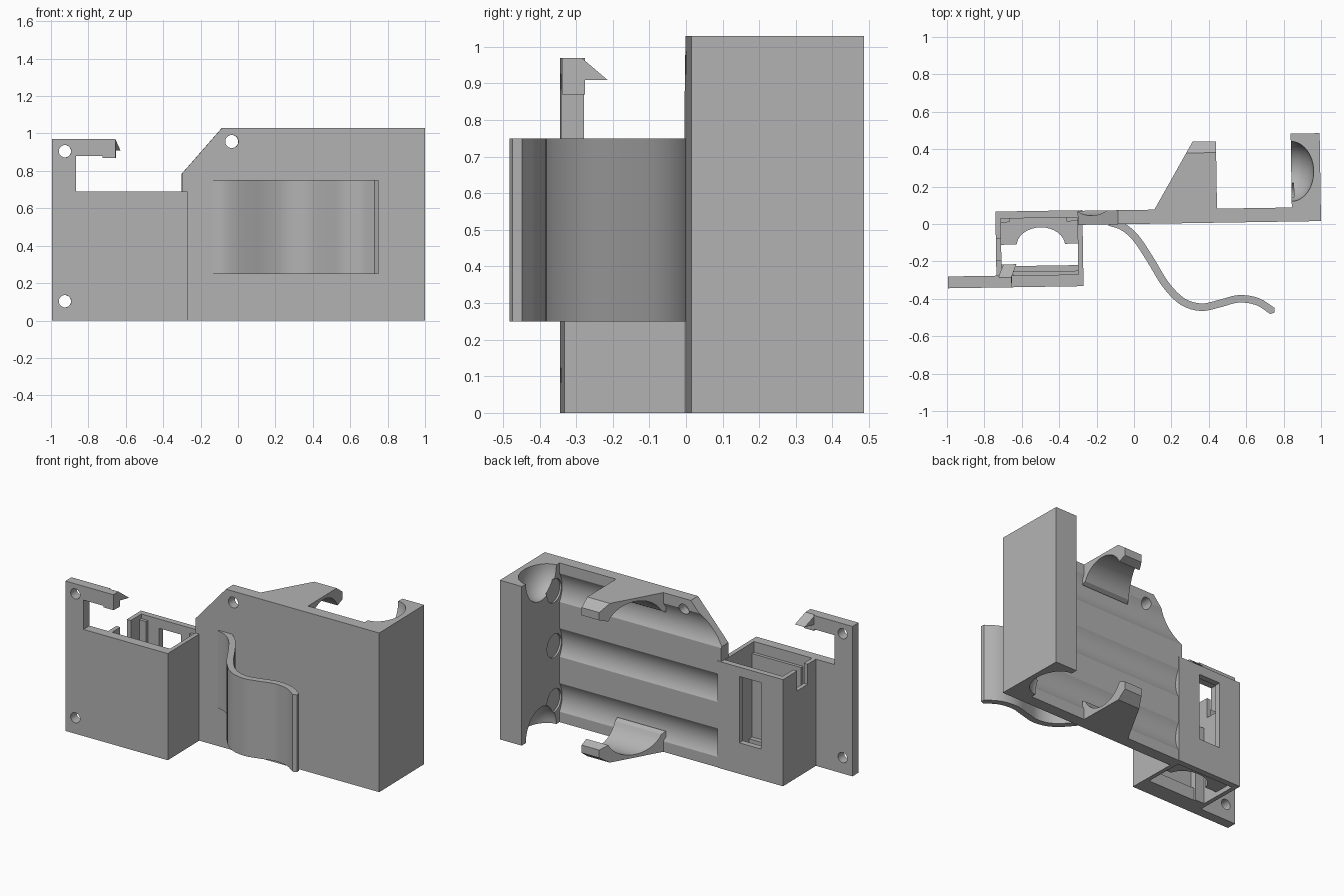
import bpy, bmesh, math
from mathutils import Vector

if "Cube" in bpy.data.objects:
    bpy.data.objects.remove(bpy.data.objects["Cube"])

TILT = 0.0157  # the whole bracket sits slightly turned about z
grey = bpy.data.materials.new("grey_plastic")
grey.diffuse_color = (0.45, 0.45, 0.45, 1)
grey.use_nodes = True
grey.node_tree.nodes["Principled BSDF"].inputs["Base Color"].default_value = grey.diffuse_color


def prism(name, pts, lo, hi, axis):
    """Extrude a 2D outline along an axis: y uses (x,z), z uses (x,y), x uses (y,z)."""
    place = {"x": lambda a, b, t: (t, a, b),
             "y": lambda a, b, t: (a, t, b),
             "z": lambda a, b, t: (a, b, t)}[axis]
    bm = bmesh.new()
    low = [bm.verts.new(place(a, b, lo)) for a, b in pts]
    high = [bm.verts.new(place(a, b, hi)) for a, b in pts]
    bm.faces.new(low)
    bm.faces.new(high[::-1])
    n = len(pts)
    for i in range(n):
        j = (i + 1) % n
        bm.faces.new((low[j], low[i], high[i], high[j]))
    bmesh.ops.recalc_face_normals(bm, faces=bm.faces)
    me = bpy.data.meshes.new(name)
    bm.to_mesh(me)
    bm.free()
    ob = bpy.data.objects.new(name, me)
    bpy.context.collection.objects.link(ob)
    me.materials.append(grey)
    return ob


def box(name, x0, x1, y0, y1, z0, z1):
    return prism(name, [(x0, y0), (x1, y0), (x1, y1), (x0, y1)], z0, z1, "z")


def circle(a, b, ra, rb=None, n=32):
    rb = rb or ra
    return [(a + ra * math.cos(2 * math.pi * i / n),
             b + rb * math.sin(2 * math.pi * i / n)) for i in range(n)]


def cut(ob, *cutters):
    for c in cutters:
        m = ob.modifiers.new("cut", "BOOLEAN")
        m.operation, m.solver, m.object = "DIFFERENCE", "EXACT", c
        bpy.context.view_layer.objects.active = ob
        bpy.ops.object.modifier_apply(modifier=m.name)
        bpy.data.objects.remove(c)
    return ob


parts = []

# Back plate with a sloped corner, a screw hole and three long grooves
plate = prism("back_plate", [(-0.3, 0), (0.9, 0), (0.9, 1.03), (-0.085, 1.03), (-0.3, 0.785)],
              0, 0.075, "y")
cut(plate, prism("hole", circle(-0.033, 0.957, 0.035), -0.1, 0.2, "y"))
for z in (0.16, 0.515, 0.87):
    cut(plate, prism("groove", circle(0.22, z, 0.172, n=64), -0.5, 0.86, "x"))
parts.append(plate)

# End block scooped at its top and bottom inner edges, with shallow groove ends
block = box("end_block", 0.845, 1.0, 0, 0.47, 0, 1.03)
for z in (0, 1.03):
    bpy.ops.mesh.primitive_uv_sphere_add(segments=48, ring_count=24, location=(0.845, 0.268, z))
    ball = bpy.context.object
    ball.scale = (0.12, 0.16, 0.17)
    cut(block, ball)
for z in (0.16, 0.515, 0.87):
    cut(block, prism("groove_end", circle(0.13, z, 0.075), 0.8, 0.857, "x"))
parts.append(block)

# Holding claws at top and bottom, arched inside and slanted on one side
arc = [(0.235 + 0.165 * math.cos(t), 0.845 + 0.165 * math.sin(t))
       for t in [math.radians(25 + i * 130 / 16) for i in range(17)]]
claw = [(0.06, 1.03), (0.375, 1.03), (0.435, 0.985), (0.435, 0.935)] + arc + [(0.06, 0.9)]
for name, flip in (("top_claw", False), ("bottom_claw", True)):
    pts = [(y, 1.03 - z if flip else z) for y, z in claw]
    ob = prism(name, pts, 0.11, 0.445, "x")
    for v in ob.data.vertices:
        if v.co.x < 0.2:
            v.co.x = 0.11 + (v.co.y - 0.075) * 0.583
    parts.append(ob)

# Housing walls
left = box("housing_left_wall", -0.74, -0.712, -0.3, 0.078, 0, 0.69)
cut(left, box("notch", -0.8, -0.7, -0.18, -0.07, 0.56, 0.8))
right = box("housing_right_wall", -0.302, -0.275, -0.3, 0.078, 0, 0.69)
back = box("housing_back_wall", -0.74, -0.275, 0.04, 0.078, 0, 0.69)
cut(back, box("window", -0.585, -0.43, -0.1, 0.2, 0.2, 0.63))
parts += [left, right, back]

# Housing floor ledge with an arched opening
ledge = box("housing_ledge", -0.72, -0.295, -0.1, 0.045, 0.03, 0.08)
cut(ledge, prism("arch", circle(-0.5, -0.11, 0.13, 0.1), -0.1, 0.3, "z"))
parts.append(ledge)

# Inner rails and corner posts of the housing
parts += [
    box("front_rail", -0.65, -0.295, -0.28, -0.245, 0, 0.62),
    box("front_rail_left", -0.712, -0.645, -0.28, -0.205, 0, 0.5),
    box("front_rail_lip", -0.65, -0.295, -0.25, -0.215, 0, 0.08),
    box("corner_post_left", -0.715, -0.665, 0.02, 0.05, 0.03, 0.66),
    box("corner_post_right", -0.36, -0.3, 0.02, 0.05, 0.03, 0.66),
]

# Front wall with mounting wing and raised arm, two screw holes
wall = prism("front_wall", [(-1, 0), (-0.275, 0), (-0.275, 0.69), (-0.872, 0.69), (-0.872, 0.88),
                            (-0.725, 0.88), (-0.725, 0.97), (-1, 0.97)], -0.328, -0.265, "y")
for z in (0.103, 0.905):
    cut(wall, prism("hole", circle(-0.93, z, 0.033), -0.6, 0, "y"))
parts.append(wall)

# Barbed latch on the arm tip
latch = prism("arm_latch", [(-0.328, 0.97), (-0.275, 0.97), (-0.205, 0.91), (-0.265, 0.91),
                            (-0.265, 0.87), (-0.328, 0.87)], -0.73, -0.66, "x")
for v in latch.data.vertices:
    v.co.x += max(0, v.co.y + 0.275) * 0.4
parts.append(latch)

# Turn everything built square
for ob in parts:
    ob.rotation_euler.z = TILT

# Springy belt clip: smooth path through a few points, thickened
ctrl = [Vector(p) for p in [(-0.13, 0.01), (-0.06, -0.015), (0.01, -0.075), (0.09, -0.195),
                            (0.17, -0.325), (0.26, -0.415), (0.36, -0.445), (0.46, -0.425),
                            (0.56, -0.4), (0.66, -0.415), (0.74, -0.465)]]
path = []
ext = [2 * ctrl[0] - ctrl[1]] + ctrl + [2 * ctrl[-1] - ctrl[-2]]
for i in range(1, len(ext) - 2):
    a, b, c, d = ext[i - 1:i + 3]
    for k in range(4):
        t = k / 4
        path.append(0.5 * (2 * b + (c - a) * t + (2 * a - 5 * b + 4 * c - d) * t * t
                           + (3 * b - a - 3 * c + d) * t ** 3))
path.append(ctrl[-1])
over, under = [], []
for i, p in enumerate(path):
    d = (path[min(i + 1, len(path) - 1)] - path[max(i - 1, 0)]).normalized()
    nrm = Vector((-d.y, d.x)) * 0.02
    over.append(p + nrm)
    under.append(p - nrm)
tip = path[-1] + (path[-1] - path[-2]).normalized() * 0.015
outline = [tuple(p) for p in under + [tip] + over[::-1]]
parts.append(prism("belt_clip", outline, 0.25, 0.75, "z"))

# Smooth curved faces, keep hard edges
for ob in parts:
    bpy.ops.object.select_all(action="DESELECT")
    ob.select_set(True)
    bpy.context.view_layer.objects.active = ob
    ob.data.materials.clear()
    ob.data.materials.append(grey)
    bpy.ops.object.shade_smooth_by_angle(angle=math.radians(25))
